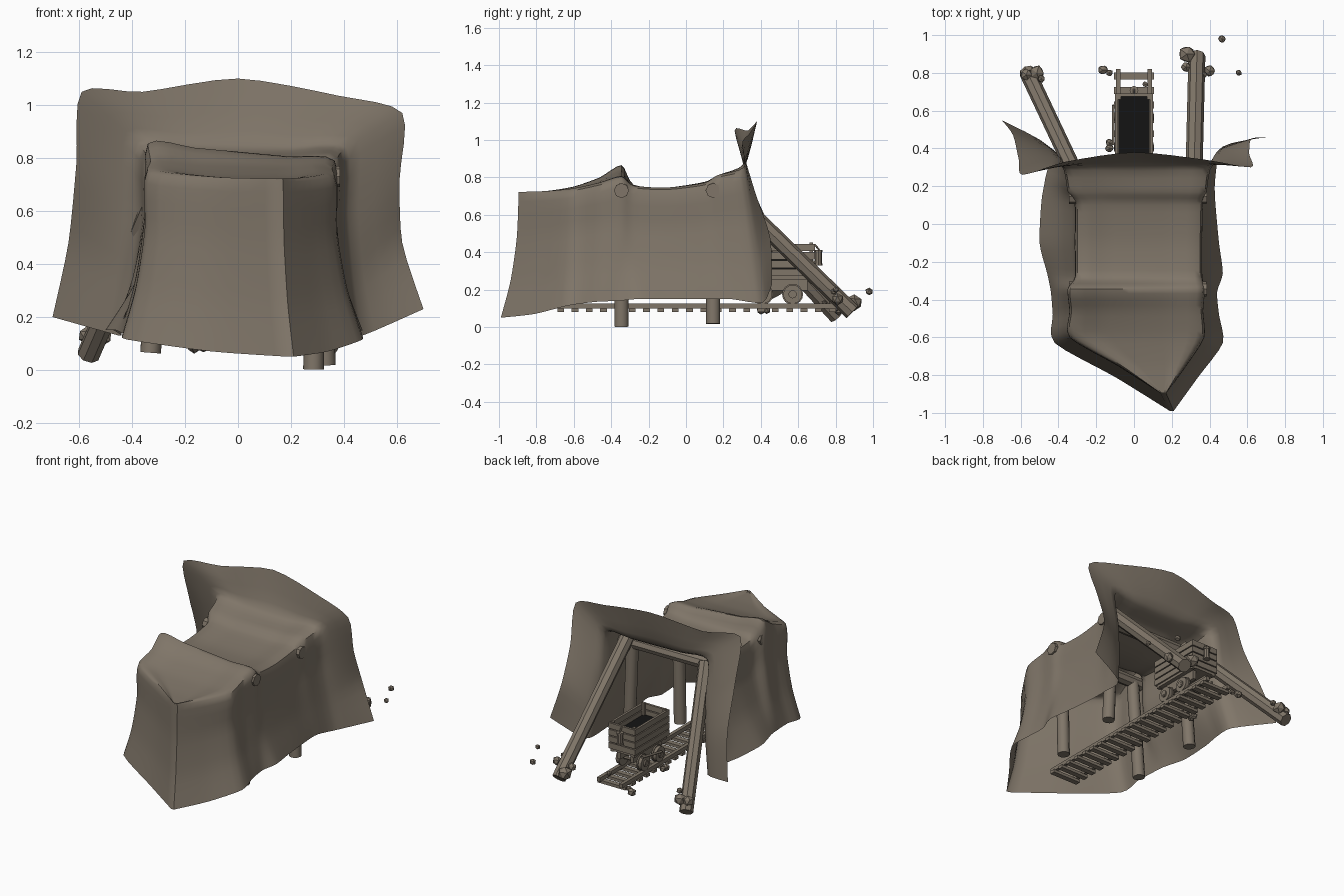
import bpy, bmesh, math, random
from mathutils import Vector as V

if "Cube" in bpy.data.objects:
    bpy.data.objects.remove(bpy.data.objects["Cube"])

random.seed(4)

def material(name, rgb):
    m = bpy.data.materials.new(name)
    m.diffuse_color = (*rgb, 1)
    m.use_nodes = True
    m.node_tree.nodes["Principled BSDF"].inputs["Base Color"].default_value = m.diffuse_color
    return m

BROWN = material("weathered brown", (0.215, 0.18, 0.14))
DARK = material("coal black", (0.007, 0.007, 0.007))

def finish(name, bm, mat=BROWN, smooth=None):
    me = bpy.data.meshes.new(name)
    bm.normal_update()
    bm.to_mesh(me)
    bm.free()
    ob = bpy.data.objects.new(name, me)
    bpy.context.collection.objects.link(ob)
    me.materials.append(mat)
    if smooth:
        bpy.ops.object.select_all(action='DESELECT')
        ob.select_set(True)
        bpy.context.view_layer.objects.active = ob
        bpy.ops.object.shade_smooth_by_angle(angle=math.radians(smooth))
    return ob

def add_box(bm, x0, x1, y0, y1, z0, z1):
    vs = bmesh.ops.create_cube(bm, size=1)['verts']
    for v in vs:
        v.co = V(((x0 + x1) / 2 + v.co.x * (x1 - x0), (y0 + y1) / 2 + v.co.y * (y1 - y0),
                  (z0 + z1) / 2 + v.co.z * (z1 - z0)))

def add_rod(bm, a, b, r, sides=10):
    a, b = V(a), V(b)
    d = b - a
    vs = bmesh.ops.create_cone(bm, cap_ends=True, segments=sides, radius1=r, radius2=r, depth=d.length)['verts']
    q = d.to_track_quat('Z', 'Y')
    for v in vs:
        v.co = q @ v.co + (a + b) / 2

def box(name, *dims, mat=BROWN):
    bm = bmesh.new()
    add_box(bm, *dims)
    return finish(name, bm, mat)

def log(name, a, b, r, sides=10):
    bm = bmesh.new()
    add_rod(bm, a, b, r, sides)
    return finish(name, bm, smooth=40)

# Rock shell: flared lip, then stations running back to the pointed rear
lip = [(-.70, .55, .20), (-.64, .47, .48), (-.61, .34, .78), (-.59, .26, 1.05),
       (-.36, .33, 1.05), (0, .38, 1.10), (.38, .34, 1.035), (.62, .30, .97),
       (.61, .37, .72), (.62, .45, .48), (.70, .46, .23)]
# y top, y bottom, bottom x left/right, bottom z, eave x left/right, eave z left/right
stations = [
    (.31, .41, -.45, .47, .13, -.38, .41, .86, .84),
    (.17, .24, -.47, .43, .15, -.34, .375, .80, .80),
    (.10, .12, -.49, .43, .15, -.30, .355, .765, .76),
    (-.10, -.10, -.50, .45, .15, -.30, .35, .735, .735),
    (-.28, -.26, -.46, .47, .15, -.30, .35, .75, .745),
    (-.345, -.36, -.44, .44, .14, -.34, .365, .855, .79),
    (-.46, -.48, -.43, .45, .135, -.33, .355, .79, .76),
    (-.60, -.63, -.42, .47, .115, -.33, .36, .74, .73),
    (-.75, -.81, -.10, .34, .07, -.08, .27, .715, .715),
    (-.895, -.99, .19, .21, .05, .14, .17, .71, .71)]

def section(yt, yb, bl, br, zb, el, er, zl, zr):
    wall = [(1, 1), (.7, .45), (.35, .1), (0, 0)]      # drop, outward spread
    def side(e, b, z):
        return [V((e + (b - e) * s, yt + (yb - yt) * (t if yt > 0 else s), z + (zb - z) * t))
                for t, s in wall]
    left, right = side(el, bl, zl), side(er, br, zr)
    return left + [left[-1].lerp(right[-1], s) for s in (.25, .5, .75)] + right[::-1]

def spline(pts, n, tension=.5):
    out = []
    for i in range(len(pts) - 1):
        p1, p2 = pts[i], pts[i + 1]
        p0 = pts[i - 1] if i else p1
        p3 = pts[i + 2] if i + 2 < len(pts) else p2
        m1, m2 = (p2 - p0) * tension, (p3 - p1) * tension
        for k in range(n):
            t = k / n
            out.append(p1 * (2 * t**3 - 3 * t * t + 1) + m1 * (t**3 - 2 * t * t + t)
                       + p2 * (3 * t * t - 2 * t**3) + m2 * (t**3 - t * t))
    return out + [pts[-1]]

rows = [[V(p) for p in lip]] + [section(*s) for s in stations]
rows = [spline(r, 4, .38) for r in rows]
cols = [spline(list(c), 4, .36) for c in zip(*rows)]
bm = bmesh.new()
grid = [[bm.verts.new(p) for p in c] for c in cols]
for a, b in zip(grid, grid[1:]):
    for i in range(len(a) - 1):
        bm.faces.new((a[i], a[i + 1], b[i + 1], b[i]))
end = [c[-1] for c in grid]
n = len(end)
for i in range(n // 2 - 1):                            # close the narrow rear edge
    bm.faces.new((end[i], end[i + 1], end[n - 2 - i], end[n - 1 - i]))
bmesh.ops.recalc_face_normals(bm, faces=bm.faces)
finish("rock_shell", bm, smooth=50)

# Timber frames inside the tunnel and the leaning entrance props
for name, y, zl, zr, xr in (("front", .145, .07, .015, .33), ("rear", -.345, .065, 0, .285)):
    log(name + "_left_post", (-.33, y, zl), (-.28, y, .72), .039)
    log(name + "_right_post", (xr, y, zr + .002), (.30, y, .72), .039)
    log(name + "_crossbeam", (-.345, y, .735), (.385, y, .73), .04, 8)
log("left_prop", (-.265, .17, .75), (-.565, .805, .058), .044, 8)
log("right_prop", (.315, .17, .78), (.333, .89, .08), .045, 8)

# Track
for s in (-1, 1):
    box("rail", s * .083 - .012, s * .083 + .012, -.70, .82, .098, .125)
bm = bmesh.new()
for i in range(20):
    y = -.67 + i * .0765
    add_box(bm, -.105, .105, y - .018, y + .018, .08, .10)
finish("sleepers", bm)

# Cart body: planked sides, corner posts, floor and coal
Y0, Y1 = .32, .69
bm = bmesh.new()
for i in range(4):
    z = .272 + i * .045
    for s in (-1, 1):
        add_box(bm, s * .092 - .008, s * .092 + .008, Y0, Y1, z, z + .038)
    for y in (Y0 + .008, Y1 - .008):
        add_box(bm, -.092, .092, y - .008, y + .008, z, z + .038)
finish("cart_planks", bm)
bm = bmesh.new()
for x in (-.08, .08):
    for y in (Y0 + .02, Y1 - .02):
        add_box(bm, x - .01, x + .01, y - .01, y + .01, .25, .452)
finish("cart_corner_posts", bm)
box("cart_floor", -.09, .09, Y0 + .01, Y1 - .01, .255, .275)
box("cart_coal", -.083, .083, Y0 + .016, Y1 - .016, .276, .37, mat=DARK)

# Chassis, axles and wheels
bm = bmesh.new()
for s in (-1, 1):
    add_box(bm, s * .05 - .012, s * .05 + .012, Y0 + .03, Y1 - .04, .195, .255)
add_box(bm, -.06, .06, .47, .51, .20, .25)
finish("cart_chassis", bm)
for y in (.41, .57):
    bm = bmesh.new()
    add_rod(bm, (-.105, y, .175), (.105, y, .175), .012, 8)
    for s in (-1, 1):
        add_rod(bm, (s * .074, y, .175), (s * .095, y, .175), .05, 16)
        add_rod(bm, (s * .065, y, .175), (s * .074, y, .175), .056, 16)
        add_rod(bm, (s * .095, y, .175), (s * .104, y, .175), .022, 10)
    finish("wheel_pair", bm, smooth=40)
log("brake_lever", (-.11, .42, .2), (-.11, .63, .24), .008)

# Lantern hung on the cart end
bm = bmesh.new()
add_rod(bm, (0, .708, .34), (0, .708, .40), .018, 8)
add_rod(bm, (0, .708, .40), (0, .708, .412), .023, 8)
add_rod(bm, (0, .708, .33), (0, .708, .34), .023, 8)
add_rod(bm, (0, .69, .44), (0, .712, .412), .005, 6)
finish("lantern", bm, smooth=40)

# Loose stones: x, y, z, radius
stones = [(.28, .90, .13, .048), (.275, .83, .15, .028), (.40, .81, .15, .033), (.37, .79, .19, .018),
          (.465, .98, .19, .022), (.555, .80, .20, .018), (-.57, .79, .13, .034), (-.515, .80, .13, .043),
          (-.49, .77, .17, .022), (-.165, .815, .09, .028), (-.13, .80, .10, .02),
          (-.13, .43, .09, .022), (-.13, .40, .09, .024), (.06, .74, .13, .016)]
for x, y, z, r in stones:
    bm = bmesh.new()
    for v in bmesh.ops.create_icosphere(bm, subdivisions=1, radius=r)['verts']:
        v.co = v.co * random.uniform(.88, 1.08) + V((x, y, z))
    finish("stone", bm)
